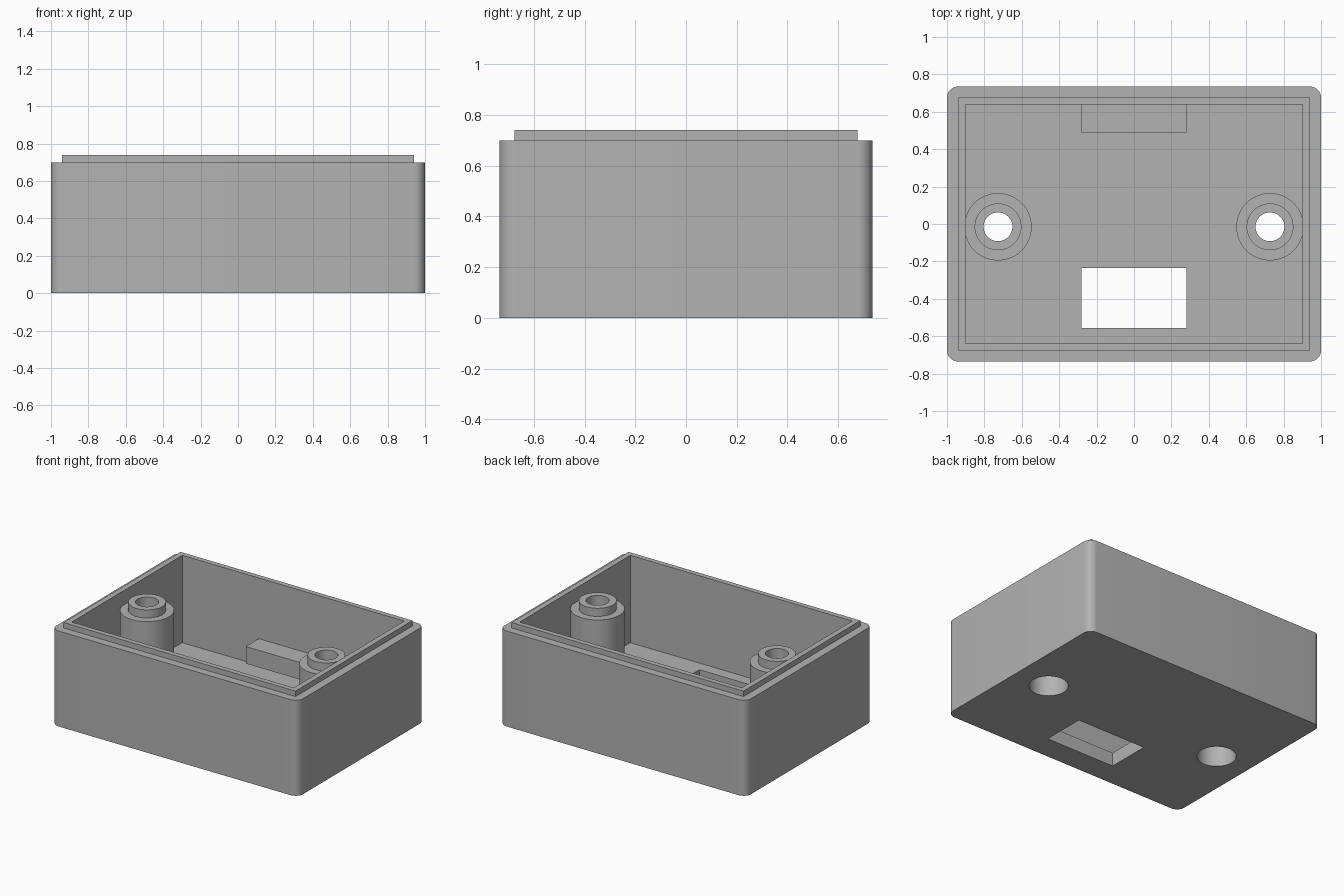
import bpy
import bmesh
from math import radians

cube = bpy.data.objects.get("Cube")
if cube:
    bpy.data.objects.remove(cube, do_unlink=True)

# Single plastic colour
grey = bpy.data.materials.new("grey_plastic")
grey.use_nodes = True
grey.diffuse_color = (0.45, 0.45, 0.45, 1)
grey.node_tree.nodes["Principled BSDF"].inputs["Base Color"].default_value = grey.diffuse_color


def finish(name, bm):
    bmesh.ops.recalc_face_normals(bm, faces=bm.faces)
    mesh = bpy.data.meshes.new(name)
    bm.to_mesh(mesh)
    bm.free()
    mesh.materials.append(grey)
    obj = bpy.data.objects.new(name, mesh)
    bpy.context.collection.objects.link(obj)
    return obj


def block(name, x, y, z, radius=0):
    """Box between (min, max) pairs, with optional rounded upright edges."""
    bm = bmesh.new()
    bmesh.ops.create_cube(bm, size=1)
    for v in bm.verts:
        v.co = [lim[c > 0] for lim, c in zip((x, y, z), v.co)]
    if radius:
        upright = [e for e in bm.edges
                   if abs(e.verts[0].co.z - e.verts[1].co.z) > 0.01]
        bmesh.ops.bevel(bm, geom=upright, offset=radius, segments=8,
                        profile=0.5, affect='EDGES')
    return finish(name, bm)


def cylinder(name, x, y, z, radius):
    bm = bmesh.new()
    bmesh.ops.create_cone(bm, cap_ends=True, segments=64, radius1=radius,
                          radius2=radius, depth=z[1] - z[0])
    bmesh.ops.translate(bm, verts=bm.verts, vec=(x, y, (z[0] + z[1]) / 2))
    return finish(name, bm)


def combine(target, tool, operation):
    """Apply a boolean and discard the tool."""
    mod = target.modifiers.new(operation.lower(), 'BOOLEAN')
    mod.operation = operation
    mod.solver = 'EXACT'
    mod.object = tool
    bpy.context.view_layer.objects.active = target
    bpy.ops.object.modifier_apply(modifier=mod.name)
    bpy.data.objects.remove(tool, do_unlink=True)


FLOOR = 0.10
BOSS_X, BOSS_Y = 0.727, -0.015

# Rounded outer shell, raised locating lip and open cavity
housing = block("housing", (-1, 1), (-0.735, 0.735), (0, 0.70), 0.06)
lip = block("lip", (-0.94, 0.94), (-0.677, 0.677), (0.3, 0.74))
combine(housing, lip, 'UNION')
cavity = block("cavity", (-0.9, 0.9), (-0.64, 0.64), (FLOOR, 1))
combine(housing, cavity, 'DIFFERENCE')

# Stepped screw bosses with a through hole and a wide recess from below
for side in (-1, 1):
    x = side * BOSS_X
    for top, radius in ((0.635, 0.18), (0.695, 0.125)):
        combine(housing, cylinder("boss", x, BOSS_Y, (0.05, top), radius), 'UNION')
    for z, radius in (((-0.1, 0.55), 0.13), ((-0.2, 1), 0.077)):
        combine(housing, cylinder("bore", x, BOSS_Y, z, radius), 'DIFFERENCE')

# Rectangular opening through the floor
opening = block("opening", (-0.28, 0.28), (-0.555, -0.235), (-0.1, 0.2))
combine(housing, opening, 'DIFFERENCE')

# Ledge projecting from the inside of the back wall
ledge = block("ledge", (-0.28, 0.28), (0.49, 0.66), (0.17, 0.295))
combine(housing, ledge, 'UNION')

bpy.ops.object.select_all(action='DESELECT')
housing.select_set(True)
bpy.context.view_layer.objects.active = housing
bpy.ops.object.shade_smooth_by_angle(angle=radians(30))
